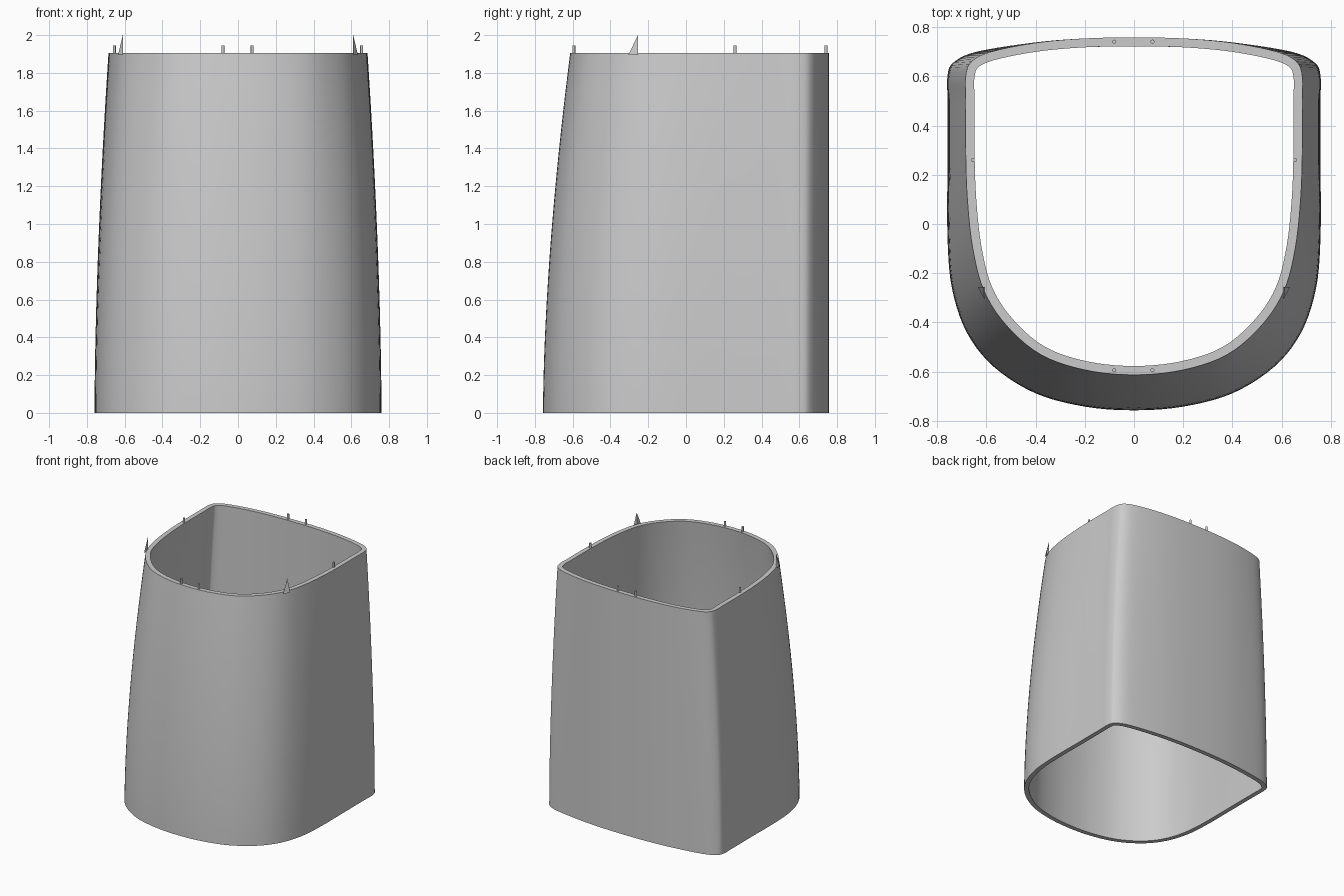
import bpy, bmesh
from mathutils import Vector

if "Cube" in bpy.data.objects:
    bpy.data.objects.remove(bpy.data.objects["Cube"])

HEIGHT = 1.905
WALL = 0.036
LEVELS = 24

grey = bpy.data.materials.new("light_grey")
grey.use_nodes = True
grey.diffuse_color = (0.6, 0.6, 0.6, 1)
grey.node_tree.nodes["Principled BSDF"].inputs["Base Color"].default_value = (0.6, 0.6, 0.6, 1)

# Half outlines from front centre to back centre, at foot and rim
FOOT = [(0, -.757), (.2, -.742), (.4, -.688), (.57, -.58), (.68, -.44), (.74, -.26),
        (.758, -.05), (.758, .25), (.758, .5), (.758, .6), (.735, .655), (.64, .7),
        (.4, .738), (.2, .754), (0, .758)]
RIM = [(0, -.613), (.2, -.593), (.38, -.53), (.52, -.41), (.61, -.27), (.655, -.1),
       (.677, .1), (.684, .3), (.684, .5), (.684, .6), (.66, .66), (.58, .7),
       (.4, .736), (.2, .754), (0, .758)]


def closed_outline(half, steps=5):
    """Mirror a half outline and smooth it with a Catmull-Rom spline."""
    pts = [Vector(p) for p in half]
    pts += [Vector((-p.x, p.y)) for p in reversed(pts[1:-1])]
    n, out = len(pts), []
    for i in range(n):
        a, b, c, d = (pts[(i + k) % n] for k in (-1, 0, 1, 2))
        for s in range(steps):
            t = s / steps
            out.append(0.5 * (2 * b + (c - a) * t + (2 * a - 5 * b + 4 * c - d) * t ** 2
                              + (3 * b - a - 3 * c + d) * t ** 3))
    return out


def inset(loop, dist):
    """Move a counter-clockwise outline inwards."""
    n, out = len(loop), []
    for i, p in enumerate(loop):
        tan = (loop[(i + 1) % n] - loop[i - 1]).normalized()
        out.append(p + Vector((-tan.y, tan.x)) * dist)
    return out


def finish(name, bm, smooth=False):
    bmesh.ops.recalc_face_normals(bm, faces=bm.faces)
    mesh = bpy.data.meshes.new(name)
    bm.to_mesh(mesh)
    bm.free()
    mesh.materials.append(grey)
    obj = bpy.data.objects.new(name, mesh)
    bpy.context.collection.objects.link(obj)
    if smooth:
        bpy.ops.object.select_all(action='DESELECT')
        obj.select_set(True)
        bpy.context.view_layer.objects.active = obj
        bpy.ops.object.shade_smooth_by_angle(angle=0.6)
    return obj


# Tapered shell: rings go up the outside, then down the inside
foot, rim = closed_outline(FOOT), closed_outline(RIM)
outer = []
for k in range(LEVELS + 1):
    t = k / LEVELS
    outer.append((HEIGHT * t, [a.lerp(b, t ** 1.7) for a, b in zip(foot, rim)]))
inner = [(z, inset(loop, WALL)) for z, loop in reversed(outer)]

bm = bmesh.new()
rings = [[bm.verts.new((p.x, p.y, z)) for p in loop] for z, loop in outer + inner]
for i, low in enumerate(rings):
    high = rings[(i + 1) % len(rings)]
    for j in range(len(low)):
        k = (j + 1) % len(low)
        bm.faces.new((low[j], low[k], high[k], high[j]))
finish("tapered_shell", bm, smooth=True)

# Locating pins standing on the rim
PINS = {"front_pin_right": (-.08, -.594), "front_pin_left": (.075, -.594),
        "back_pin_right": (-.08, .741), "back_pin_left": (.075, .741),
        "side_pin_right": (-.655, .26), "side_pin_left": (.655, .26)}
for name, (x, y) in PINS.items():
    bm = bmesh.new()
    bmesh.ops.create_cone(bm, cap_ends=True, segments=12, radius1=.008, radius2=.008, depth=.06)
    bmesh.ops.translate(bm, verts=bm.verts, vec=(x, y, HEIGHT + .01))
    finish(name, bm, smooth=True)

# Pointed fins at the front corners of the rim
for name, side in (("fin_right", -1), ("fin_left", 1)):
    bm = bmesh.new()
    base = HEIGHT - .01
    corners = [(.608, -.255, base), (.635, -.255, base), (.608, -.305, base), (.61, -.255, 2)]
    v = [bm.verts.new((side * x, y, z)) for x, y, z in corners]
    for tri in ((0, 1, 2), (0, 1, 3), (1, 2, 3), (2, 0, 3)):
        bm.faces.new([v[i] for i in tri])
    finish(name, bm)
